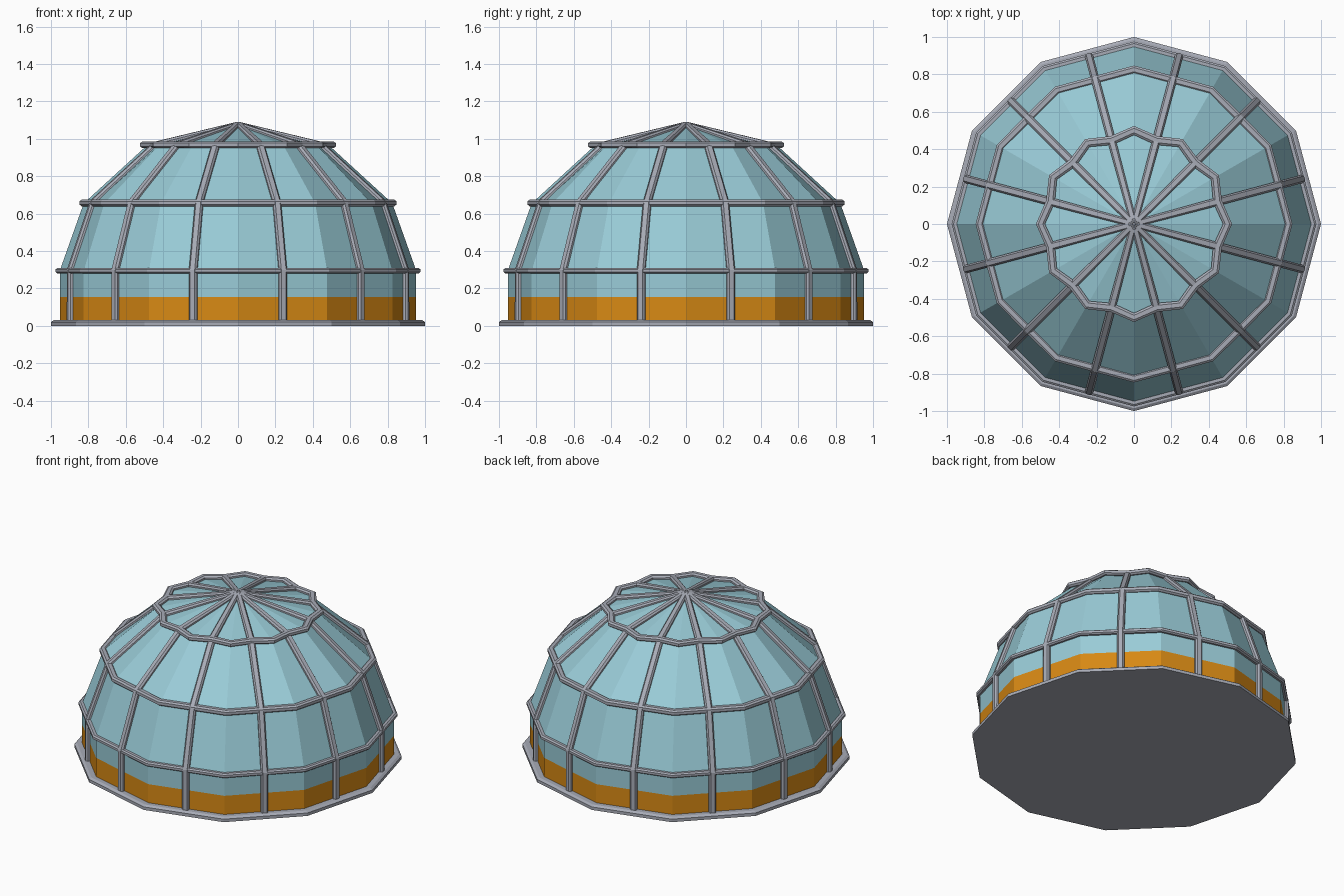
import bpy, bmesh, math
from mathutils import Vector

if "Cube" in bpy.data.objects:
    bpy.data.objects.remove(bpy.data.objects["Cube"])


def material(name, col):
    m = bpy.data.materials.new(name)
    m.diffuse_color = (*col, 1)
    m.use_nodes = True
    m.node_tree.nodes["Principled BSDF"].inputs["Base Color"].default_value = m.diffuse_color
    return m


GLASS = material("pale_blue_glass", (0.32, 0.60, 0.68))
ORANGE = material("orange_band", (0.68, 0.25, 0.007))
METAL = material("grey_metal", (0.39, 0.41, 0.47))

FLAT = math.cos(math.radians(15))   # mid-side radius of a straight 12-gon
DIP = 0.925                         # top ring dips inward at the ribs


def make(name, bm, mats):
    bmesh.ops.remove_doubles(bm, verts=bm.verts, dist=1e-5)
    bmesh.ops.recalc_face_normals(bm, faces=bm.faces)
    me = bpy.data.meshes.new(name)
    bm.to_mesh(me)
    bm.free()
    ob = bpy.data.objects.new(name, me)
    bpy.context.collection.objects.link(ob)
    for m in mats:
        me.materials.append(m)
    return ob


def polar(r, z, i, n=24):
    a = 2 * math.pi * i / n
    return Vector((r * math.cos(a), r * math.sin(a), z))


def loft(bm, loops, closed=False):
    """Skin a list of equal-length closed vertex loops."""
    rows = [[bm.verts.new(p) for p in lp] for lp in loops]
    pairs = list(zip(rows, rows[1:])) + ([(rows[-1], rows[0])] if closed else [])
    for a, b in pairs:
        n = len(a)
        for i in range(n):
            bm.faces.new((a[i], a[(i + 1) % n], b[(i + 1) % n], b[i]))
    return rows


def star_loop(r, z, f):
    return [polar(r * (f if i % 2 else 1), z, i) for i in range(24)]


# outer corner radius, height and mid-side factor of the dome profile
PROFILE = [(0.953, 0.02, FLAT), (0.953, 0.155, FLAT), (0.953, 0.295, FLAT),
           (0.825, 0.655, FLAT), (0.490, 0.962, DIP)]
APEX = 1.075

# glass shell with a painted lower band
bm = bmesh.new()
rows = loft(bm, [star_loop(*p) for p in PROFILE])
tip = bm.verts.new((0, 0, APEX))
for i in range(24):
    bm.faces.new((rows[-1][i], rows[-1][(i + 1) % 24], tip))
for f in bm.faces:
    f.material_index = 1 if f.calc_center_median().z < 0.15 else 0
make("glass_dome", bm, [GLASS, ORANGE])

# twelve-sided base plate with bevelled rim
bm = bmesh.new()
rows = loft(bm, [[polar(r, z, i, 12) for i in range(12)]
                 for r, z in ((1.0, 0), (1.0, 0.02), (0.985, 0.03))])
bm.faces.new(rows[0])
bm.faces.new(rows[-1])
make("base_plate", bm, [METAL])


# horizontal ring beams with chamfered section
def ring(name, r, z, f, hw, hh):
    bm = bmesh.new()
    c = 0.5
    sec = [(1, -c), (1, c), (c, 1), (-c, 1), (-1, c), (-1, -c), (-c, -1), (c, -1)]
    loops = []
    for u, v in sec:
        loops.append([polar(r * (f if i % 2 else 1) + u * hw, z + v * hh, i)
                      for i in range(24)])
    loft(bm, loops, closed=True)
    make(name, bm, [METAL])


ring("lower_ring", 0.955, 0.295, FLAT, 0.020, 0.015)
ring("middle_ring", 0.825, 0.657, FLAT, 0.022, 0.018)
ring("upper_ring", 0.500, 0.968, DIP, 0.024, 0.017)

# ribs running from the base to the apex along the middle of each side
path = [Vector((r * f, 0, z)) for r, z, f in PROFILE if z != 0.155]
path.append(Vector((0.0, 0, APEX)))
HALF_WIDTH = [0.022, 0.022, 0.022, 0.022, 0.018]
bm = bmesh.new()
for k in range(12):
    ang = math.radians(15 + 30 * k)
    ca, sa = math.cos(ang), math.sin(ang)
    loops = []
    for j, p in enumerate(path):
        a, b = path[max(j - 1, 0)], path[min(j + 1, len(path) - 1)]
        d = (b - a).normalized()
        nrm = Vector((d.z, 0, -d.x))
        w = HALF_WIDTH[j] if j < len(HALF_WIDTH) else 0.015
        h = 0.024 if j < 4 else 0.016
        sec = [(-1, -1), (1, -1), (1, 0.5), (0.6, 1), (-0.6, 1), (-1, 0.5)]
        lp = []
        for u, v in sec:
            q = p + nrm * (v * h)
            y = u * w
            lp.append((q.x * ca - y * sa, q.x * sa + y * ca, q.z))
        loops.append(lp)
    rows = loft(bm, loops)
    bm.faces.new(rows[0])
    bm.faces.new(rows[-1])
make("ribs", bm, [METAL])

# small cone covering the rib junction
bm = bmesh.new()
bmesh.ops.create_cone(bm, cap_ends=True, segments=12, radius1=0.07,
                      radius2=0.0, depth=0.022)
bmesh.ops.translate(bm, verts=bm.verts, vec=(0, 0, 1.079))
make("apex_cap", bm, [METAL])
